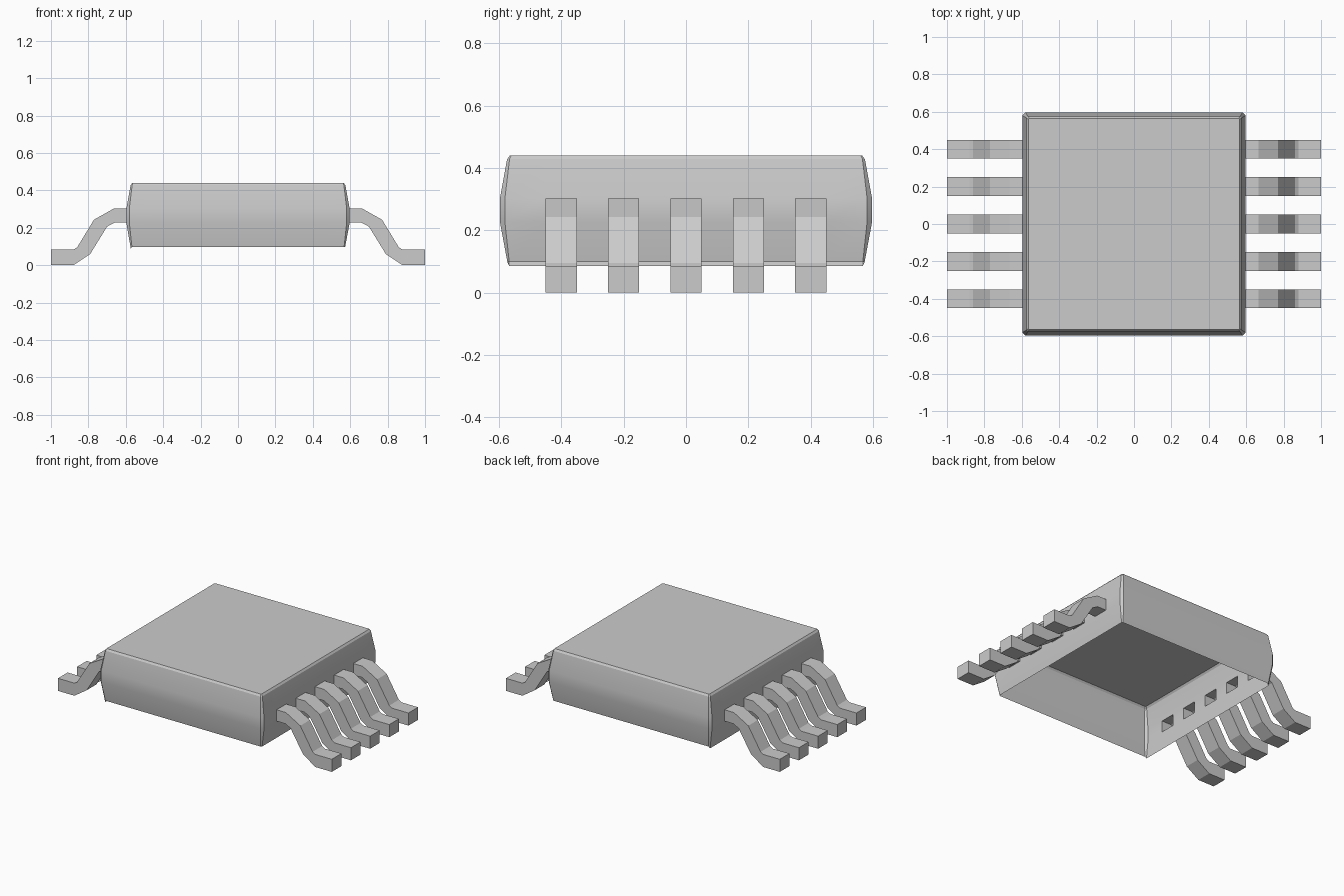
import bpy
import bmesh
import math

cube = bpy.data.objects.get("Cube")
if cube:
    bpy.data.objects.remove(cube, do_unlink=True)

GREY = (0.6, 0.6, 0.6, 1.0)
grey = bpy.data.materials.new("light grey")
grey.use_nodes = True
grey.diffuse_color = GREY
grey.node_tree.nodes["Principled BSDF"].inputs["Base Color"].default_value = GREY

LEAD_ROWS = [-0.4, -0.2, 0.0, 0.2, 0.4]
LEAD_HALF = 0.05
LEAD_LOW, LEAD_HIGH = 0.227, 0.302


def finish(bm, name):
    bmesh.ops.recalc_face_normals(bm, faces=bm.faces[:])
    mesh = bpy.data.meshes.new(name)
    bm.to_mesh(mesh)
    bm.free()
    mesh.materials.append(grey)
    obj = bpy.data.objects.new(name, mesh)
    bpy.context.collection.objects.link(obj)
    return obj


def build_body():
    # Bulging thin shell, open underneath, with slots where the leads enter
    levels = [  # height, half width, corner chamfer
        (0.098, 0.573, 0.006),
        (LEAD_LOW, 0.597, 0.016),
        (LEAD_HIGH, 0.597, 0.016),
        (0.428, 0.574, 0.008),
        (0.44, 0.565, 0.004),
    ]
    slot_edges = [y + s * LEAD_HALF for y in LEAD_ROWS for s in (-1, 1)]
    bm = bmesh.new()
    rings = []
    for i, (z, half, chamfer) in enumerate(levels):
        ring = []
        for side in range(4):
            c, s = round(math.cos(side * math.pi / 2)), round(math.sin(side * math.pi / 2))
            end = half - chamfer
            for t in [-end] + slot_edges + [end]:
                # the right wall reaches a little lower than the others
                drop = 0.012 if i == 0 and side == 2 else 0.0
                ring.append(bm.verts.new((c * half - s * t, s * half + c * t, z - drop)))
        rings.append(ring)

    per_side = len(slot_edges) + 2
    total = per_side * 4
    for i in range(len(levels) - 1):
        for k in range(total):
            side, column = divmod(k, per_side)
            is_slot = i == 1 and side % 2 == 0 and column % 2 == 1 and column < per_side - 1
            if not is_slot:
                n = (k + 1) % total
                bm.faces.new((rings[i][k], rings[i][n], rings[i + 1][n], rings[i + 1][k]))
    bm.faces.new(rings[-1])

    body = finish(bm, "body_shell")
    bpy.ops.object.select_all(action="DESELECT")
    body.select_set(True)
    bpy.context.view_layer.objects.active = body
    bpy.ops.object.shade_smooth_by_angle(angle=math.radians(25))


def build_lead(name, side, y):
    # Bent gull-wing lead, open at the end that meets the body
    profile = [
        (0.597, LEAD_HIGH), (0.665, LEAD_HIGH), (0.77, 0.243), (0.86, 0.095),
        (0.88, 0.083), (1.0, 0.083), (1.0, 0.0), (0.88, 0.0),
        (0.79, 0.06), (0.70, 0.206), (0.66, LEAD_LOW), (0.597, LEAD_LOW),
    ]
    bm = bmesh.new()
    near = [bm.verts.new((side * x, y - LEAD_HALF, z)) for x, z in profile]
    far = [bm.verts.new((side * x, y + LEAD_HALF, z)) for x, z in profile]
    bm.faces.new(near)
    bm.faces.new(far)
    for a in range(len(profile) - 1):
        bm.faces.new((near[a], near[a + 1], far[a + 1], far[a]))
    finish(bm, name)


build_body()
for side, label in ((1, "left"), (-1, "right")):
    for number, y in enumerate(LEAD_ROWS, 1):
        build_lead(f"{label}_lead_{number}", side, y)
